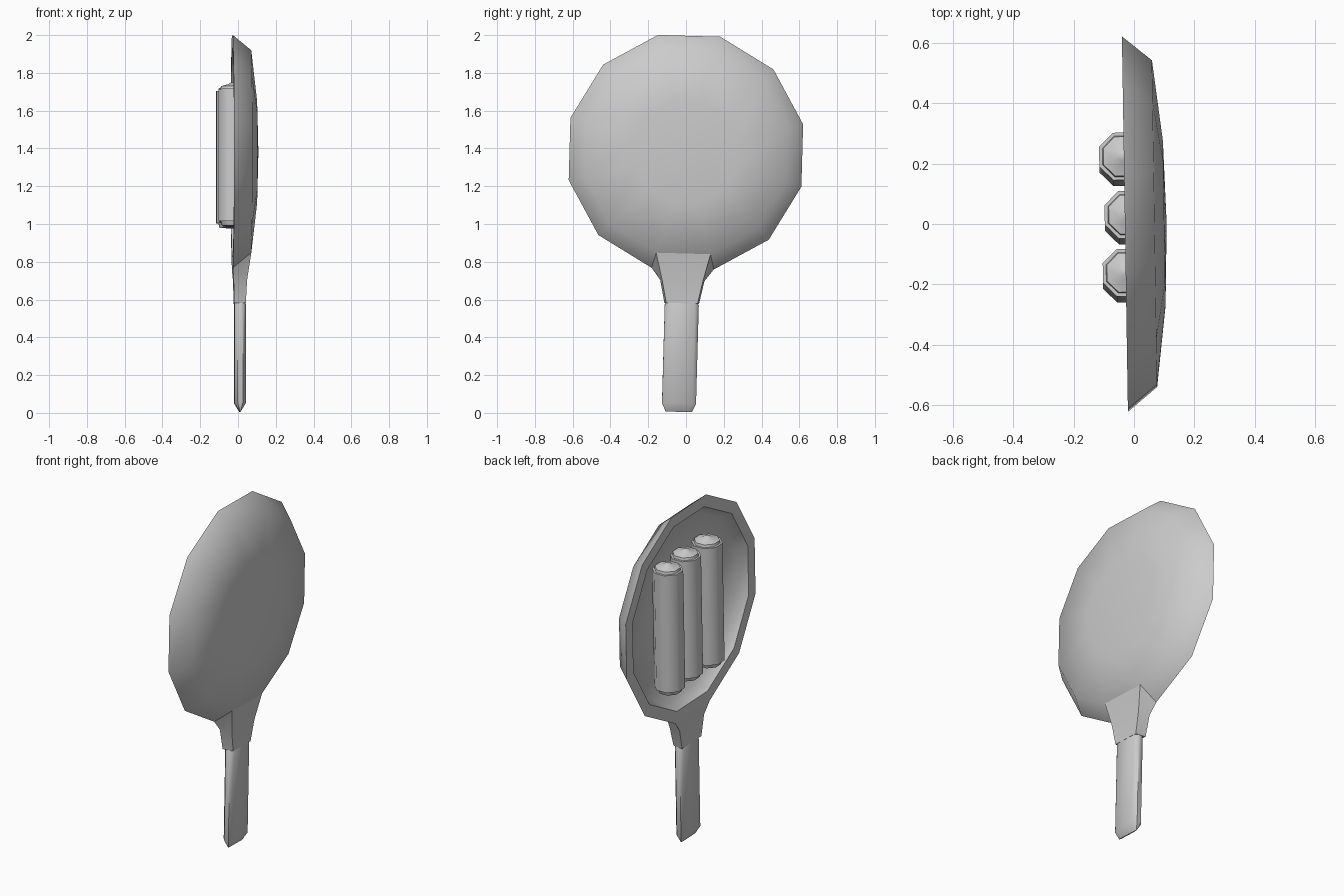
import bpy, bmesh
from math import radians, tau
from mathutils import Matrix, Vector

if "Cube" in bpy.data.objects:
    bpy.data.objects.remove(bpy.data.objects["Cube"])

grey = bpy.data.materials.new("plain_grey")
grey.use_nodes = True
colour = (0.6, 0.6, 0.6, 1)
grey.diffuse_color = colour
grey.node_tree.nodes["Principled BSDF"].inputs["Base Color"].default_value = colour

# Everything is built around the bowl centre, then leaned slightly
PLACE = (Matrix.Translation((0, 0, 1.38)) @ Matrix.Rotation(0.016, 4, "Z")
         @ Matrix.Rotation(-0.028, 4, "X"))


def finish(bm, name, smooth_angle):
    bmesh.ops.remove_doubles(bm, verts=bm.verts, dist=0.0005)
    bmesh.ops.recalc_face_normals(bm, faces=bm.faces)
    mesh = bpy.data.meshes.new(name)
    bm.to_mesh(mesh)
    bm.free()
    mesh.materials.append(grey)
    obj = bpy.data.objects.new(name, mesh)
    bpy.context.collection.objects.link(obj)
    obj.matrix_world = PLACE
    bpy.ops.object.select_all(action="DESELECT")
    obj.select_set(True)
    bpy.context.view_layer.objects.active = obj
    bpy.ops.object.shade_smooth_by_angle(angle=radians(smooth_angle))
    return obj


def lathe(name, profile, sides, matrix, smooth_angle):
    """Spin a (radius, height) profile about z, then place it."""
    bm = bmesh.new()
    verts = [bm.verts.new((r, 0, h)) for r, h in profile]
    edges = [bm.edges.new(pair) for pair in zip(verts, verts[1:])]
    bmesh.ops.spin(bm, geom=verts + edges, cent=(0, 0, 0), axis=(0, 0, 1),
                   angle=tau, steps=sides)
    bmesh.ops.transform(bm, matrix=matrix, verts=bm.verts)
    return finish(bm, name, smooth_angle)


def loft(name, rings, smooth_angle):
    """Skin a stack of matching rings and cap both ends."""
    bm = bmesh.new()
    rows = [[bm.verts.new(Vector(p)) for p in ring] for ring in rings]
    n = len(rows[0])
    for low, high in zip(rows, rows[1:]):
        for i in range(n):
            j = (i + 1) % n
            bm.faces.new((low[i], low[j], high[j], high[i]))
    bm.faces.new(rows[0])
    bm.faces.new(rows[-1])
    return finish(bm, name, smooth_angle)


# Hollow twelve-sided bowl, opening towards -x
bowl_profile = [(0, 0.108), (0.28, 0.1), (0.555, 0.068), (0.638, -0.03),
                (0.57, -0.03), (0.53, 0.03), (0.27, 0.06), (0, 0.07)]
lathe("bowl", bowl_profile, 12,
      Matrix.Rotation(radians(90), 4, "Y") @ Matrix.Rotation(radians(15), 4, "Z"), 52)

# Three capped cylinders standing side by side in the bowl
cell_profile = [(0, -0.395), (0.065, -0.395), (0.073, -0.37), (0.085, -0.37),
                (0.085, 0.33), (0.073, 0.33), (0.07, 0.345), (0.03, 0.355),
                (0.015, 0.365), (0, 0.365)]
for side, x, y in (("left", -0.033, 0.215), ("middle", -0.018, 0.022),
                   ("right", -0.027, -0.17)):
    lathe(side + "_cylinder", cell_profile, 8,
          Matrix.Translation((x, y, 0)) @ Matrix.Rotation(radians(22.5), 4, "Z"), 50)


# Tapered neck growing out of the bowl wall
def neck_ring(back, front):
    (bx, by, bz), (fx, fy, fz) = back, front
    return [(bx, -by, bz), (bx, by, bz), (fx, fy, fz), (fx, -fy, fz)]


loft("neck", [neck_ring((-0.022, 0.092, -0.8), (0.04, 0.083, -0.8)),
              neck_ring((-0.025, 0.117, -0.68), (0.046, 0.108, -0.68)),
              neck_ring((-0.03, 0.165, -0.616), (0.068, 0.144, -0.536))], 20)


# Flat handle with rounded edges and a wedge-shaped end
def handle_ring(z, half_x, half_y):
    flat, bevel = half_y - 0.02, half_x * 0.45
    half = [(half_x, -flat), (half_x, flat), (bevel, half_y)]
    half.append((-bevel, half_y))
    return [(0.01 + s * x, s * y, z) for s in (1, -1) for x, y in half]


loft("handle", [handle_ring(-1.375, 0.003, 0.07), handle_ring(-1.33, 0.03, 0.09),
                handle_ring(-0.81, 0.03, 0.09), handle_ring(-0.79, 0.028, 0.08)], 50)
